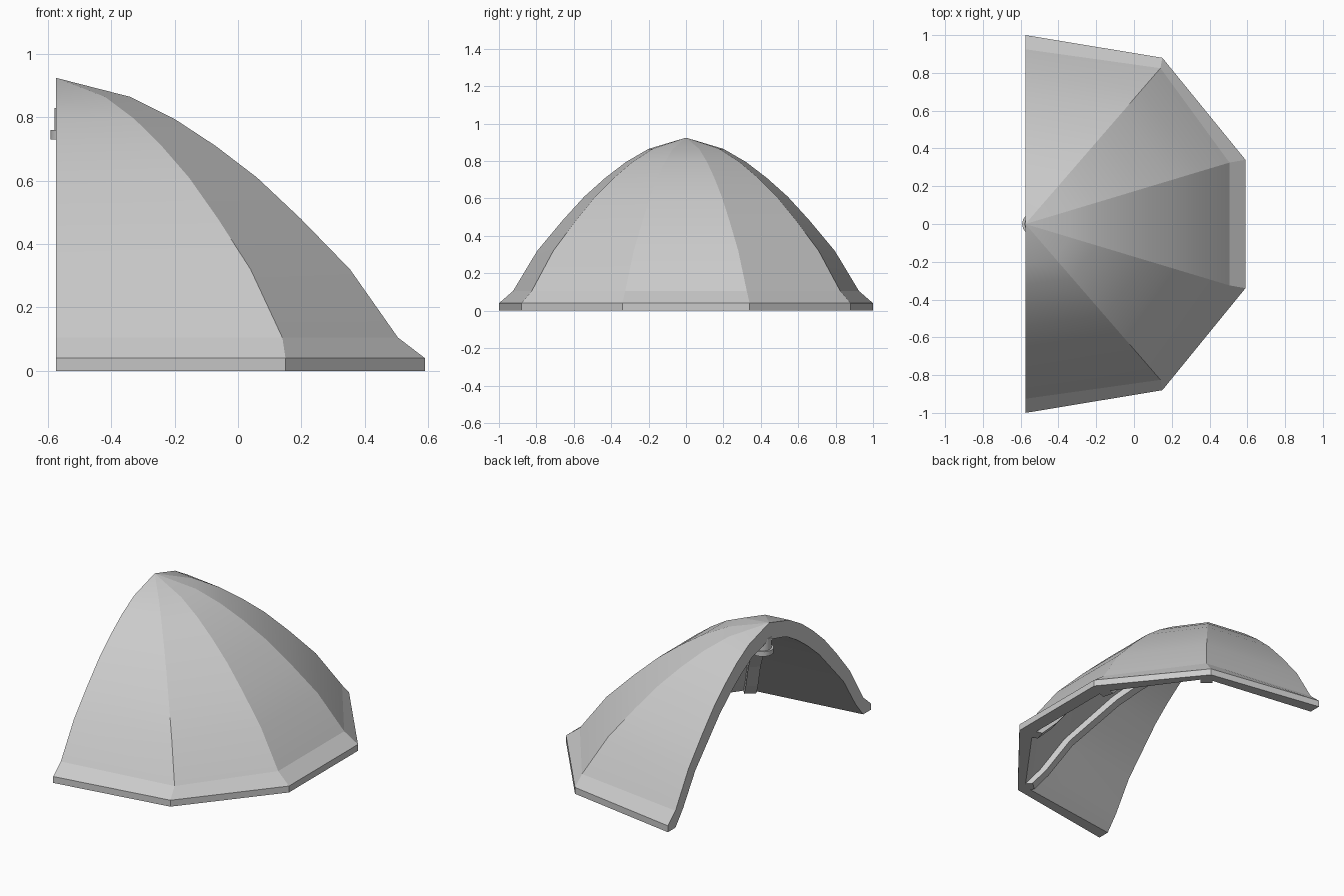
import bpy, bmesh
from mathutils import Vector

if "Cube" in bpy.data.objects:
    bpy.data.objects.remove(bpy.data.objects["Cube"], do_unlink=True)

grey = bpy.data.materials.new("light_grey")
grey.use_nodes = True
grey.diffuse_color = (0.6, 0.6, 0.6, 1)
grey.node_tree.nodes["Principled BSDF"].inputs["Base Color"].default_value = (0.6, 0.6, 0.6, 1)

CENTRE_X = -0.575


def mirrored(half):
    """Complete a half outline across y = 0."""
    return half + [(x, -y) for x, y in reversed(half)]


rim = mirrored([(0, 1), (0.725, 0.88), (1.165, 0.34)])
shoulder = mirrored([(0, 0.925), (0.715, 0.825), (1.08, 0.325)])

# Scale of the shoulder outline and height, up the outside and the inside
outer = [(1, 0.105), (0.86, 0.32), (0.716, 0.48), (0.588, 0.61),
         (0.467, 0.71), (0.347, 0.795), (0.217, 0.865), (0, 0.925)]
inner = [(1, 0), (0.92, 0.09), (0.79, 0.28), (0.65, 0.42), (0.53, 0.54),
         (0.41, 0.635), (0.30, 0.71), (0.18, 0.775), (0, 0.82)]


def ring(outline, scale, z):
    return [Vector((CENTRE_X + x * scale, y * scale, z)) for x, y in outline]


def finish(bm, name):
    bmesh.ops.remove_doubles(bm, verts=bm.verts, dist=1e-5)
    bmesh.ops.recalc_face_normals(bm, faces=bm.faces)
    mesh = bpy.data.meshes.new(name)
    bm.to_mesh(mesh)
    bm.free()
    mesh.materials.append(grey)
    obj = bpy.data.objects.new(name, mesh)
    bpy.context.collection.objects.link(obj)
    return obj


# Thick half-dome shell: smooth up each panel, creased between panels
rings = [ring(rim, 1, 0), ring(rim, 1, 0.04)]
rings += [ring(shoulder, s, z) for s, z in outer]
rings += [ring(shoulder, s, z) for s, z in reversed(inner)]
bm = bmesh.new()
grid = [[bm.verts.new(p) for p in r] for r in rings]
count = len(grid)
for i in range(count):
    low, high = grid[i], grid[(i + 1) % count]
    apex = i == len(outer) + 1
    for j in range(len(rim) - 1):
        if not apex:
            bm.faces.new((low[j], low[j + 1], high[j + 1], high[j])).smooth = True
    # Cut faces on the open side
for side in (0, -1):
    for k in range(count // 2):
        a, b = k, count - 1 - k
        if b - a < 2:
            break
        corners = [grid[a][side], grid[a + 1][side], grid[b - 1][side], grid[b][side]]
        if a + 1 == b - 1:
            corners.pop(2)
        bm.faces.new(corners)
for column in range(len(rim)):
    for i in range(count):
        e = bm.edges.get((grid[i][column], grid[(i + 1) % count][column]))
        if e:
            e.smooth = False
for i in (0, 1, 2, count - 1):
    for j in range(len(rim) - 1):
        bm.edges.get((grid[i][j], grid[i][j + 1])).smooth = False
finish(bm, "dome_shell")

# Ribs under the four seams
for number, (x, y) in enumerate(shoulder[1:-1], 1):
    radial = Vector((x, y, 0)).normalized()
    across = Vector((-radial.y, radial.x, 0)) * 0.035
    bm = bmesh.new()
    sections = []
    for s, z in inner[:-1]:
        p = Vector((CENTRE_X + x * s, y * s, z))
        drop = Vector((0, 0, -0.05 * (1 - s)))
        top = p + radial * 0.015
        under = p - radial * 0.05 * (0.4 + 0.6 * s) + drop
        sections.append([bm.verts.new(v) for v in
                         (top - across, top + across, under + across, under - across)])
    for a, b in zip(sections, sections[1:]):
        for k in range(4):
            n = (k + 1) % 4
            bm.faces.new((a[k], a[n], b[n], b[k]))
    bm.faces.new(sections[0])
    bm.faces.new(sections[-1])
    finish(bm, f"seam_rib_{number}")

# Hub where the ribs meet under the apex
for name, radius, low, high in (("hub", 0.05, 0.75, 0.83), ("hub_flange", 0.062, 0.73, 0.76)):
    bpy.ops.mesh.primitive_cylinder_add(vertices=16, radius=radius, depth=high - low,
                                        location=(CENTRE_X + 0.045, 0, (low + high) / 2))
    hub = bpy.context.object
    hub.name = name
    hub.data.materials.append(grey)
    bpy.ops.object.shade_smooth_by_angle()
